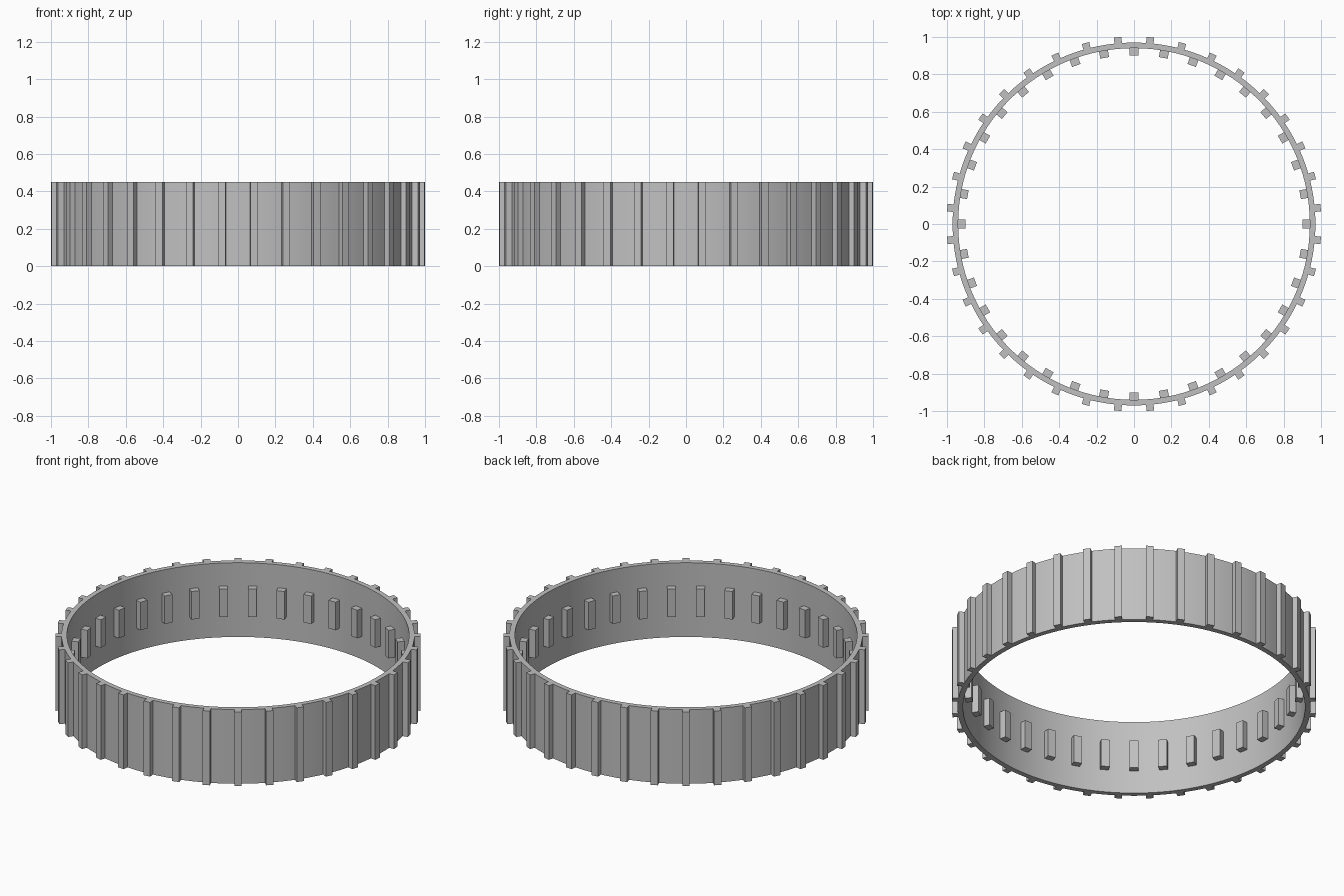
import bpy, bmesh
from math import radians, sin, cos
from mathutils import Matrix, Vector

cube = bpy.data.objects.get("Cube")
if cube:
    bpy.data.objects.remove(cube)

HEIGHT = 0.45
R_IN, R_OUT, R_RIB = 0.94, 0.97, 1.002
COUNT = 36
STEP = 360 / COUNT
RIB_HALF = 1.17          # half the rib width in degrees

grey = bpy.data.materials.new("plain grey")
grey.use_nodes = True
colour = (0.53, 0.53, 0.53, 1)
grey.diffuse_color = colour
grey.node_tree.nodes["Principled BSDF"].inputs["Base Color"].default_value = colour


def finish(bm, name):
    bmesh.ops.recalc_face_normals(bm, faces=bm.faces)
    mesh = bpy.data.meshes.new(name)
    bm.to_mesh(mesh)
    bm.free()
    mesh.materials.append(grey)
    obj = bpy.data.objects.new(name, mesh)
    bpy.context.collection.objects.link(obj)
    bpy.ops.object.select_all(action="DESELECT")
    obj.select_set(True)
    bpy.context.view_layer.objects.active = obj
    bpy.ops.object.shade_smooth_by_angle(angle=radians(30))
    return obj


def cell(bm, r0, r1, a0, a1):
    """Flat piece of a ring between two radii and two angles."""
    corners = [(r0, a0), (r1, a0), (r1, a1), (r0, a1)]
    bm.faces.new([bm.verts.new((r * cos(radians(a)), r * sin(radians(a)), 0))
                  for r, a in corners])


# Ring wall with outer ribs: flat outline raised to full height
bm = bmesh.new()
for i in range(COUNT):
    mid = (i + 0.5) * STEP
    gap = (STEP - 2 * RIB_HALF) / 4
    cell(bm, R_IN, R_OUT, mid - RIB_HALF, mid + RIB_HALF)
    cell(bm, R_OUT, R_RIB, mid - RIB_HALF, mid + RIB_HALF)
    for k in range(4):
        start = mid + RIB_HALF + k * gap
        cell(bm, R_IN, R_OUT, start, start + gap)
bmesh.ops.remove_doubles(bm, verts=bm.verts, dist=0.0005)
raised = bmesh.ops.extrude_face_region(bm, geom=bm.faces[:], use_keep_orig=True)
top = [g for g in raised["geom"] if isinstance(g, bmesh.types.BMVert)]
bmesh.ops.translate(bm, verts=top, vec=(0, 0, HEIGHT))
finish(bm, "ribbed_ring")

# Short blocks around the inside wall, between the ribs
bm = bmesh.new()
for i in range(COUNT):
    place = (Matrix.Rotation(radians(i * STEP), 4, "Z")
             @ Matrix.Translation(Vector((0.924, 0, HEIGHT / 2)))
             @ Matrix.Diagonal((0.044, 0.048, 0.17, 1)))
    bmesh.ops.create_cube(bm, size=1, matrix=place)
finish(bm, "inner_blocks")
